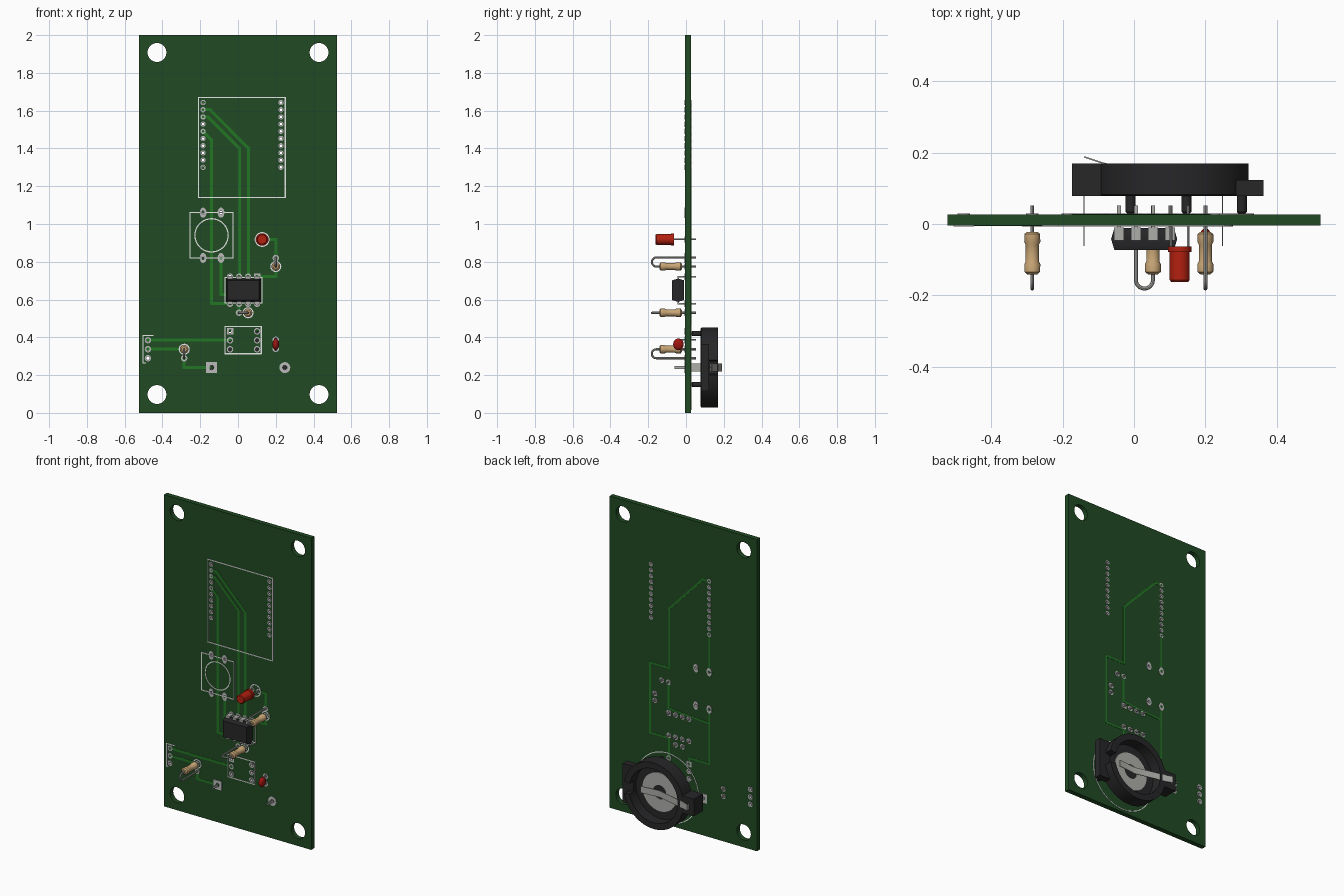
import bpy, bmesh, math
from mathutils import Matrix, Vector

if "Cube" in bpy.data.objects:
    bpy.data.objects.remove(bpy.data.objects["Cube"])


def material(name, rgb):
    m = bpy.data.materials.new(name)
    m.use_nodes = True
    m.diffuse_color = (*rgb, 1)
    m.node_tree.nodes["Principled BSDF"].inputs["Base Color"].default_value = (*rgb, 1)
    return m


GREEN = material("board green", (0.015, 0.068, 0.017))
TRACE = material("trace green", (0.016, 0.18, 0.018))
WHITE = material("print white", (0.8, 0.8, 0.8))
PAD = material("pad grey", (0.5, 0.5, 0.5))
METAL = material("lead metal", (0.42, 0.42, 0.4))
TAN = material("resistor tan", (0.58, 0.38, 0.18))
RED = material("lamp red", (0.45, 0.015, 0.005))
DARK_RED = material("capacitor red", (0.35, 0.008, 0.006))
BLACK = material("plastic black", (0.02, 0.02, 0.022))

F, B = -0.004, 0.027  # front and back faces of the board


def add(name, bm, mat):
    bmesh.ops.recalc_face_normals(bm, faces=bm.faces)
    me = bpy.data.meshes.new(name)
    bm.to_mesh(me)
    bm.free()
    return link(name, me, mat)


def link(name, me, mat):
    me.materials.clear()
    me.materials.append(mat)
    ob = bpy.data.objects.new(name, me)
    bpy.context.collection.objects.link(ob)
    return ob


def box_into(bm, lo, hi):
    lo, hi = Vector(lo), Vector(hi)
    bmesh.ops.create_cube(bm, size=1, matrix=Matrix.Translation((lo + hi) / 2)
                          @ Matrix.Diagonal((*(hi - lo), 1)))


def box(name, lo, hi, mat):
    bm = bmesh.new()
    box_into(bm, lo, hi)
    return add(name, bm, mat)


def curve_mesh(name, cu, mat, matrix=Matrix()):
    ob = bpy.data.objects.new(name + "_curve", cu)
    bpy.context.collection.objects.link(ob)
    dg = bpy.context.evaluated_depsgraph_get()
    me = bpy.data.meshes.new_from_object(ob.evaluated_get(dg))
    me.transform(matrix)
    bpy.data.objects.remove(ob)
    return link(name, me, mat)


def spline(cu, pts, closed):
    s = cu.splines.new('POLY')
    s.points.add(len(pts) - 1)
    for p, q in zip(s.points, pts):
        p.co = (*q, 1)
    s.use_cyclic_u = closed


def prism(name, outlines, y0, y1, mat):
    """Filled x-z outlines (inner ones are holes) extruded from y0 to y1."""
    cu = bpy.data.curves.new(name, 'CURVE')
    cu.dimensions, cu.fill_mode, cu.extrude = '2D', 'BOTH', (y1 - y0) / 2
    for o in outlines:
        spline(cu, [(x, z, 0) for x, z in o], True)
    m = Matrix.Translation((0, (y0 + y1) / 2, 0)) @ Matrix.Rotation(math.pi / 2, 4, 'X')
    return curve_mesh(name, cu, mat, m)


def tube(name, pts, r, mat):
    cu = bpy.data.curves.new(name, 'CURVE')
    cu.dimensions, cu.bevel_depth, cu.bevel_resolution, cu.use_fill_caps = '3D', r, 2, True
    spline(cu, pts, False)
    return curve_mesh(name, cu, mat)


def lathe(name, x, z, profile, mat, n=28):
    """Profile of (y, radius) turned about the y axis through x, z."""
    bm = bmesh.new()
    rings = [[bm.verts.new((x + r * math.cos(2 * math.pi * i / n), y,
                            z + r * math.sin(2 * math.pi * i / n))) for i in range(n)]
             for y, r in profile]
    for a, b in zip(rings, rings[1:]):
        for i in range(n):
            j = (i + 1) % n
            bm.faces.new((a[i], a[j], b[j], b[i]))
    bmesh.ops.remove_doubles(bm, verts=bm.verts, dist=1e-5)
    return add(name, bm, mat)


def ellipse(x, z, rx, rz=None, n=20):
    rz = rz or rx
    return [(x + rx * math.cos(2 * math.pi * i / n), z + rz * math.sin(2 * math.pi * i / n))
            for i in range(n)]


def rect(x0, x1, z0, z1):
    return [(x0, z0), (x1, z0), (x1, z1), (x0, z1)]


def strips(name, paths, w, y0, y1, mat):
    """Flat tracks of width w along x-z paths."""
    bm = bmesh.new()
    for path in paths:
        for (ax, az), (bx, bz) in zip(path, path[1:]):
            d = Vector((bx - ax, 0, bz - az))
            m = (Matrix.Translation(((ax + bx) / 2, (y0 + y1) / 2, (az + bz) / 2))
                 @ Matrix.Rotation(-math.atan2(d.z, d.x), 4, 'Y')
                 @ Matrix.Diagonal((d.length + w * 0.8, y1 - y0, w, 1)))
            bmesh.ops.create_cube(bm, size=1, matrix=m)
    return add(name, bm, mat)


# Pads: (outer outline, drill x, z, drill radius)
PIN_X = [-0.042 + 0.0477 * i for i in range(4)]
pads = []


def pad(x, z, r=0.017, hole=0.009, square=False, rz=None):
    o = rect(x - r, x + r, z - r, z + r) if square else ellipse(x, z, r, rz)
    pads.append((o, x, z, hole))


for i in range(10):
    for x in (-0.185, 0.2275):
        pad(x, 1.643 - 0.0381 * i, 0.014, 0.007)
for x in (-0.185, -0.09):
    for z in (1.06, 0.82):
        pad(x, z, 0.018, 0.009, rz=0.027)
for x in PIN_X:
    for z in (0.578, 0.721):
        pad(x, z, square=(x == PIN_X[3] and z > 0.7))
for i in range(3):
    pad(-0.042, 0.432 - 0.0477 * i, square=(i == 0))
    pad(0.101, 0.432 - 0.0477 * i)
    pad(-0.477, 0.385 - 0.0477 * i)
for x, z in ((0.104, 0.918), (0.152, 0.918), (0.2, 0.775), (0.2, 0.82), (0.053, 0.53),
             (0.005, 0.53), (-0.285, 0.337), (-0.285, 0.289), (0.2, 0.387), (0.2, 0.339)):
    pad(x, z)
pad(-0.14, 0.24, 0.029, 0.012, square=True)
pad(0.248, 0.24, 0.029, 0.012)

# Board with mounting holes and drilled pads
holes = [ellipse(sx * 0.429, z, 0.05, n=32) for sx in (-1, 1) for z in (0.097, 1.908)]
prism("board", [rect(-0.523, 0.523, 0, 2)] + holes
      + [ellipse(x, z, h + 0.002, n=12) for _, x, z, h in pads], F, B, GREEN)
prism("pads", [o for o, *_ in pads] + [ellipse(x, z, h, n=12) for _, x, z, h in pads],
      F - 0.003, B + 0.003, PAD)

# Copper tracks
strips("front_tracks", [
    [(-0.185, 1.605), (-0.148, 1.605), (0.055, 1.4), (0.055, 0.73)],
    [(-0.185, 1.567), (-0.16, 1.567), (0.007, 1.4), (0.007, 0.73)],
    [(-0.185, 1.49), (-0.14, 1.445), (-0.14, 0.578), (-0.042, 0.578)],
    [(-0.09, 0.82), (-0.09, 0.626), (-0.05, 0.626)],
    [(0.152, 0.918), (0.2, 0.918), (0.2, 0.82)],
    [(0.101, 0.721), (0.2, 0.721), (0.2, 0.775)],
    [(-0.477, 0.385), (-0.042, 0.385)], [(-0.477, 0.337), (-0.285, 0.337)],
    [(-0.285, 0.289), (-0.285, 0.24), (-0.14, 0.24)], [(0.005, 0.578), (0.005, 0.53)],
], 0.016, F - 0.0015, F + 0.001, TRACE)
strips("back_tracks", [
    [(-0.185, 1.643), (-0.14, 1.643), (0.1, 1.39), (0.1, 1.01), (0.235, 1.01),
     (0.235, 0.56), (0.101, 0.56), (0.101, 0.432)],
    [(0.104, 0.918), (0.104, 0.75), (-0.185, 0.73)],
    [(-0.185, 1.3), (-0.185, 1.06)],
    [(-0.185, 0.82), (-0.185, 0.47), (-0.042, 0.47), (-0.042, 0.432)],
], 0.012, B - 0.001, B + 0.0015, TRACE)

# Printed outlines
def loop(x0, x1, z0, z1):
    r = rect(x0, x1, z0, z1)
    return r + r[:1]


def ring(x, z, r):
    e = ellipse(x, z, r, n=36)
    return e + e[:1]


strips("printed_outlines", [
    loop(-0.21, 0.25, 1.14, 1.67), loop(-0.255, -0.026, 0.82, 1.06), ring(-0.14, 0.94, 0.088),
    loop(-0.068, 0.123, 0.313, 0.457), loop(-0.068, 0.127, 0.582, 0.717),
    [(-0.45, 0.41), (-0.502, 0.41), (-0.502, 0.265), (-0.49, 0.265)],
    ring(0.128, 0.918, 0.036), ring(0.2, 0.775, 0.026), ring(0.053, 0.53, 0.026),
    ring(-0.285, 0.337, 0.026)], 0.006, F - 0.0025, F + 0.001, WHITE)
strips("back_printed_ring", [ring(0.112, 0.24, 0.222)], 0.005, B - 0.001, B + 0.0025, WHITE)

# Upright resistors: body plus one lead folded over
for name, x, z, dx, dz in (("upper_resistor", 0.2, 0.775, 0, 1),
                           ("middle_resistor", 0.053, 0.53, -1, 0),
                           ("lower_resistor", -0.285, 0.337, 0, -1)):
    lathe(name, x, z, [(-0.022, 0), (-0.022, 0.014), (-0.028, 0.022), (-0.05, 0.0225),
                       (-0.058, 0.0185), (-0.105, 0.0185), (-0.113, 0.0225), (-0.134, 0.022),
                       (-0.141, 0.014), (-0.141, 0)], TAN)
    pts = [(x, 0.052, z)]
    for i in range(13):
        a = math.pi * i / 12
        s = 0.0238 * (1 - math.cos(a))
        pts.append((x + dx * s, -0.157 - 0.0238 * math.sin(a), z + dz * s))
    pts.append((x + dx * 0.0477, 0.052, z + dz * 0.0477))
    tube(name + "_lead", pts, 0.0055, METAL)

# Lamp
lathe("lamp", 0.128, 0.918, [(-0.063, 0), (-0.063, 0.033), (-0.079, 0.033), (-0.079, 0.028),
                             (-0.157, 0.028), (-0.162, 0.024), (-0.162, 0)], RED)
for x in (0.104, 0.152):
    tube("lamp_lead", [(x, -0.065, 0.918), (x, 0.052, 0.918)], 0.004, METAL)

# Disc capacitor
bm = bmesh.new()
bmesh.ops.create_uvsphere(bm, u_segments=20, v_segments=12, radius=1,
                          matrix=Matrix.Translation((0.2, -0.04, 0.363))
                          @ Matrix.Diagonal((0.017, 0.028, 0.031, 1)))
add("disc_capacitor", bm, DARK_RED)
for z in (0.387, 0.339):
    tube("capacitor_lead", [(0.2, -0.035, z), (0.2, 0.052, z)], 0.004, METAL)

# Eight pin chip: tapered body, pin one mark and bent pins
bm = bmesh.new()
for y0, y1 in ((-0.042, -0.073), (-0.042, -0.011)):
    big = [bm.verts.new((x, y0, z)) for x, z in rect(-0.064, 0.121, 0.588, 0.711)]
    small = [bm.verts.new((x, y1, z)) for x, z in rect(-0.055, 0.112, 0.597, 0.702)]
    bm.faces.new(small)
    for i in range(4):
        bm.faces.new((big[i], big[(i + 1) % 4], small[(i + 1) % 4], small[i]))
bmesh.ops.remove_doubles(bm, verts=bm.verts, dist=1e-5)
add("chip_body", bm, BLACK)
bm = bmesh.new()
for x in PIN_X:
    for z, s in ((0.721, 1), (0.578, -1)):
        inner = z - s * 0.025
        box_into(bm, (x - 0.014, -0.046, min(inner, z)), (x + 0.014, -0.038, max(inner, z)))
        box_into(bm, (x - 0.014, -0.046, z - 0.004), (x + 0.014, -0.01, z + 0.004))
        box_into(bm, (x - 0.005, -0.01, z - 0.004), (x + 0.005, 0.052, z + 0.004))
add("chip_pins", bm, METAL)

# Coin cell holder on the back
CX, CZ, R, RI = 0.112, 0.24, 0.212, 0.172
lathe("holder_floor", CX, CZ, [(0.078, 0), (0.078, R - 0.005), (0.082, R), (0.1, R), (0.1, 0)],
      BLACK, 64)
arc = [0.19 + (2 * math.pi - 0.38) * i / 60 for i in range(61)]
wall = [(CX + R * math.cos(a), CZ + R * math.sin(a)) for a in arc]
wall += [(CX + RI * math.cos(a), CZ + RI * math.sin(a)) for a in reversed(arc)]
prism("holder_wall", [wall], 0.099, 0.17, BLACK)
box("holder_tab", (0.286, 0.079, CZ - 0.125), (0.363, 0.123, CZ + 0.125), BLACK)
box("holder_block", (-0.174, 0.078, CZ - 0.055), (-0.062, 0.1695, CZ + 0.055), BLACK)
for x, z in ((-0.01, 0.15), (0.147, 0.42), (0.302, 0.15)):
    lathe("holder_peg", x, z, [(0.08, 0), (0.08, 0.014), (0.034, 0.014), (0.03, 0.01), (0.03, 0)],
          BLACK, 16)

# Contacts: ring on the holder floor, spring strap and two solder tabs
prism("contact_disc", [ellipse(CX, CZ, 0.123, n=40), ellipse(CX, CZ, 0.045, n=24)],
      0.1, 0.106, METAL)
strap = [(-0.14, 0.165), (-0.14, 0.19), (-0.085, 0.172), (-0.03, 0.16), (0.1, 0.128), (0.225, 0.14)]
bm = bmesh.new()
rows = [[bm.verts.new((x, y + t, CZ + s)) for s, t in
         ((-0.021, 0), (0.021, 0), (0.021, -0.004), (-0.021, -0.004))] for x, y in strap]
for a, b in zip(rows, rows[1:]):
    for i in range(4):
        bm.faces.new((a[i], a[(i + 1) % 4], b[(i + 1) % 4], b[i]))
for r in (rows[0], rows[-1]):
    bm.faces.new(r)
add("contact_strap", bm, METAL)
for x in (-0.14, 0.248):
    box("contact_lug", (x - 0.002, 0.03, CZ - 0.021), (x + 0.002, 0.08, CZ + 0.021), METAL)
    box("contact_pin", (x - 0.002, -0.062, CZ - 0.008), (x + 0.002, 0.031, CZ + 0.008), METAL)

# Smooth shading with sharp edges kept
bpy.ops.object.select_all(action='DESELECT')
for ob in bpy.context.collection.objects:
    if ob.type == 'MESH':
        ob.select_set(True)
        bpy.context.view_layer.objects.active = ob
bpy.ops.object.shade_smooth_by_angle(angle=math.radians(35))
